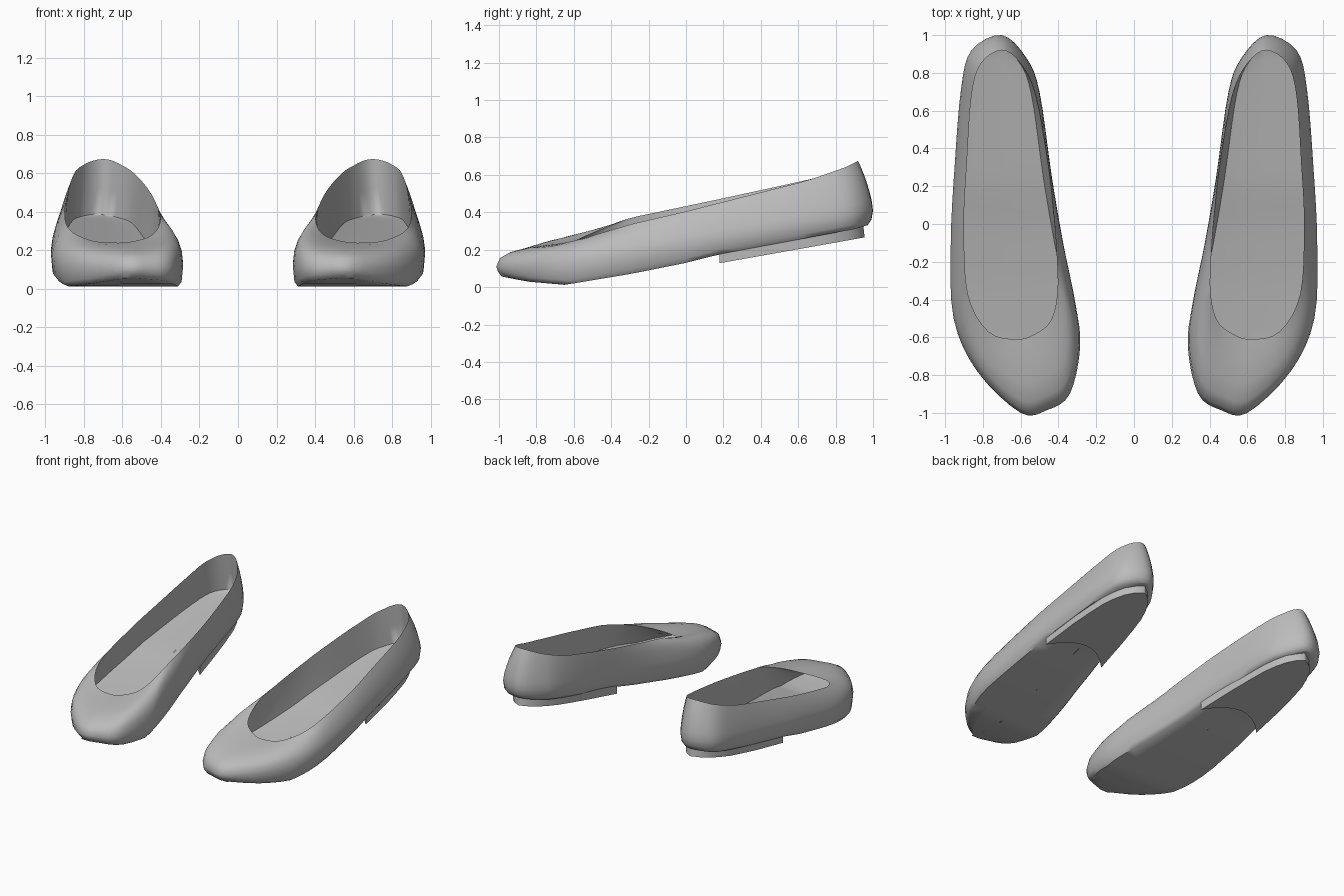
import bpy, bmesh, math
from mathutils import Vector

if "Cube" in bpy.data.objects:
    bpy.data.objects.remove(bpy.data.objects["Cube"])

grey = bpy.data.materials.new("soft grey")
grey.diffuse_color = (0.5, 0.5, 0.5, 1)
grey.use_nodes = True
grey.node_tree.nodes["Principled BSDF"].inputs["Base Color"].default_value = grey.diffuse_color

# Outline at the widest level and the foot opening, both starting at the toe
OUTLINE = [(.60, -1), (.46, -.985), (.34, -.90), (.285, -.65), (.31, -.42), (.375, -.1),
           (.435, .25), (.50, .70), (.57, .88), (.70, 1), (.86, .92), (.915, .72),
           (.95, .3), (.97, -.1), (.955, -.5), (.83, -.78)]
OPENING = [(.62, -.61), (.52, -.58), (.44, -.51), (.405, -.36), (.41, -.15), (.425, .05),
           (.455, .32), (.52, .68), (.60, .85), (.70, .92), (.81, .85), (.86, .68),
           (.885, .32), (.90, 0), (.88, -.37), (.77, -.57)]
# Heights along the length
Z_SOLE = [(-1, .06), (-.85, .03), (-.65, .012), (-.3, .07), (0, .13), (.2, .18), (.9, .31), (1, .34)]
Z_WIDE = [(-1, .11), (-.65, .12), (-.2, .20), (.2, .27), (1, .41)]
Z_RIM_IN = [(-.61, .24), (-.5, .29), (-.3, .37), (.2, .475), (.7, .585), (.85, .64), (.92, .675)]
Z_RIM_OUT = [(-.61, .24), (-.5, .275), (-.3, .335), (0, .405), (.65, .57), (.85, .64), (.92, .675)]


def lerp_table(table, v):
    if v <= table[0][0]:
        return table[0][1]
    for (a, za), (b, zb) in zip(table, table[1:]):
        if v <= b:
            return za + (zb - za) * (v - a) / (b - a)
    return table[-1][1]


def smooth_loop(pts, steps=4):
    """Closed Catmull-Rom curve through the points."""
    n, out = len(pts), []
    for i in range(n):
        p0, p1, p2, p3 = (Vector(pts[(i + k) % n]) for k in (-1, 0, 1, 2))
        for s in range(steps):
            t = s / steps
            out.append(.5 * (2 * p1 + (p2 - p0) * t + (2 * p0 - 5 * p1 + 4 * p2 - p3) * t ** 2
                             + (3 * p1 - p0 - 3 * p2 + p3) * t ** 3))
    return out


def spine_x(y):
    return .65 + .05 * y


def inset(loop, d):
    out = []
    for i, p in enumerate(loop):
        t = (loop[(i + 1) % len(loop)] - loop[i - 1]).normalized()
        out.append(p + Vector((t.y, -t.x)) * d)
    return out


def make_object(name, verts, faces, side, angle):
    bm = bmesh.new()
    vs = [bm.verts.new((side * v[0], v[1], v[2])) for v in verts]
    for f in faces:
        bm.faces.new([vs[i] for i in f])
    bmesh.ops.remove_doubles(bm, verts=bm.verts, dist=1e-5)
    bmesh.ops.recalc_face_normals(bm, faces=bm.faces)
    me = bpy.data.meshes.new(name)
    bm.to_mesh(me)
    bm.free()
    ob = bpy.data.objects.new(name, me)
    bpy.context.collection.objects.link(ob)
    me.materials.append(grey)
    bpy.ops.object.select_all(action='DESELECT')
    ob.select_set(True)
    bpy.context.view_layer.objects.active = ob
    bpy.ops.object.shade_smooth_by_angle(angle=math.radians(angle))


def loft(loops):
    n = len(loops[0])
    verts = [v for loop in loops for v in loop]
    faces = [(r * n + i, r * n + (i + 1) % n, (r + 1) * n + (i + 1) % n, (r + 1) * n + i)
             for r in range(len(loops) - 1) for i in range(n)]
    return verts, faces


def shoe_loops():
    wide, rim = smooth_loop(OUTLINE), smooth_loop(OPENING)
    sole = inset(wide, .028)
    # Shrink the side facing inwards to the spine for closed floors
    squash = lambda loop, k: [Vector((spine_x(p.y) + (p.x - spine_x(p.y)) * k, p.y)) for p in loop]
    rim3 = []
    for p in rim:
        k = min(max((p.x - .45) / .4, 0), 1)
        z = lerp_table(Z_RIM_IN, p.y) * (1 - k) + lerp_table(Z_RIM_OUT, p.y) * k
        rim3.append(Vector((p.x, p.y, z)))
    wide3 = [Vector((p.x, p.y, lerp_table(Z_WIDE, p.y))) for p in wide]
    at = lambda loop, dz: [Vector((p.x, p.y, lerp_table(Z_SOLE, p.y) + dz)) for p in loop]
    loops = [at(squash(sole, 0), 0), at(squash(sole, .6), 0), at(sole, 0),
             at(inset(wide, .008), .025), wide3]
    # Wall: domed over the toe, nearly straight along the sides and heel
    for toe_xy, toe_z, xy, z in ((.05, .35, .09, .2), (.18, .58, .27, .42),
                                 (.42, .77, .5, .64), (.72, .91, .76, .84)):
        ring = []
        for a, b in zip(wide3, rim3):
            k = min(max((-.35 - a.y) / .4, 0), 1)
            fx, fz = xy + (toe_xy - xy) * k, z + (toe_z - z) * k
            ring.append(Vector((a.x + (b.x - a.x) * fx, a.y + (b.y - a.y) * fx, a.z + (b.z - a.z) * fz)))
        loops.append(ring)
    loops.append(rim3)
    # Lining and insole
    floor = inset(wide, .045)
    low = at(floor, .065)
    loops.append([b.lerp(a, .5) + Vector((0, 0, -.012)) for a, b in zip(low, rim3)])
    loops += [low, at(squash(floor, .6), .06), at(squash(floor, 0), .06)]
    return loops


def heel(side):
    """Low heel block with a hollowed front face and a rounded back."""
    left = [(.18, .44), (.45, .485), (.7, .535), (.85, .59), (.92, .65), (.955, .70)]
    right = [(.18, .925), (.45, .91), (.7, .88), (.85, .83), (.92, .77), (.955, .71)]
    ys, cols = (.18, .32, .46, .6, .72, .8, .87, .92, .955), 9
    verts, faces = [], []
    for level in (0, 1):
        for y in ys:
            for c in range(cols):
                s = c / (cols - 1)
                fade = max(0, 1 - (y - .18) / .5)
                yy = y + .13 * fade * (1 - (2 * s - 1) ** 2)
                l, r = lerp_table(left, y), lerp_table(right, y)
                z = .128 + (yy - .18) * .178 if level == 0 else lerp_table(Z_SOLE, yy) + .012
                verts.append((l + (r - l) * s, yy - (.008 if level and y > .9 else 0), z))
    size = len(ys) * cols
    border = [c for c in range(cols)] + [r * cols + cols - 1 for r in range(1, len(ys))]
    border += [size - 1 - c for c in range(1, cols)] + [r * cols for r in range(len(ys) - 2, 0, -1)]
    for base in (0, size):
        for r in range(len(ys) - 1):
            for c in range(cols - 1):
                i = base + r * cols + c
                faces.append((i, i + 1, i + 1 + cols, i + cols))
    for a, b in zip(border, border[1:] + border[:1]):
        faces.append((a, b, b + size, a + size))
    make_object("heel_block", verts, faces, side, 40)


# Build the pair as mirror images
for side in (1, -1):
    make_object("shoe_upper", *loft(shoe_loops()), side, 50)
    heel(side)
